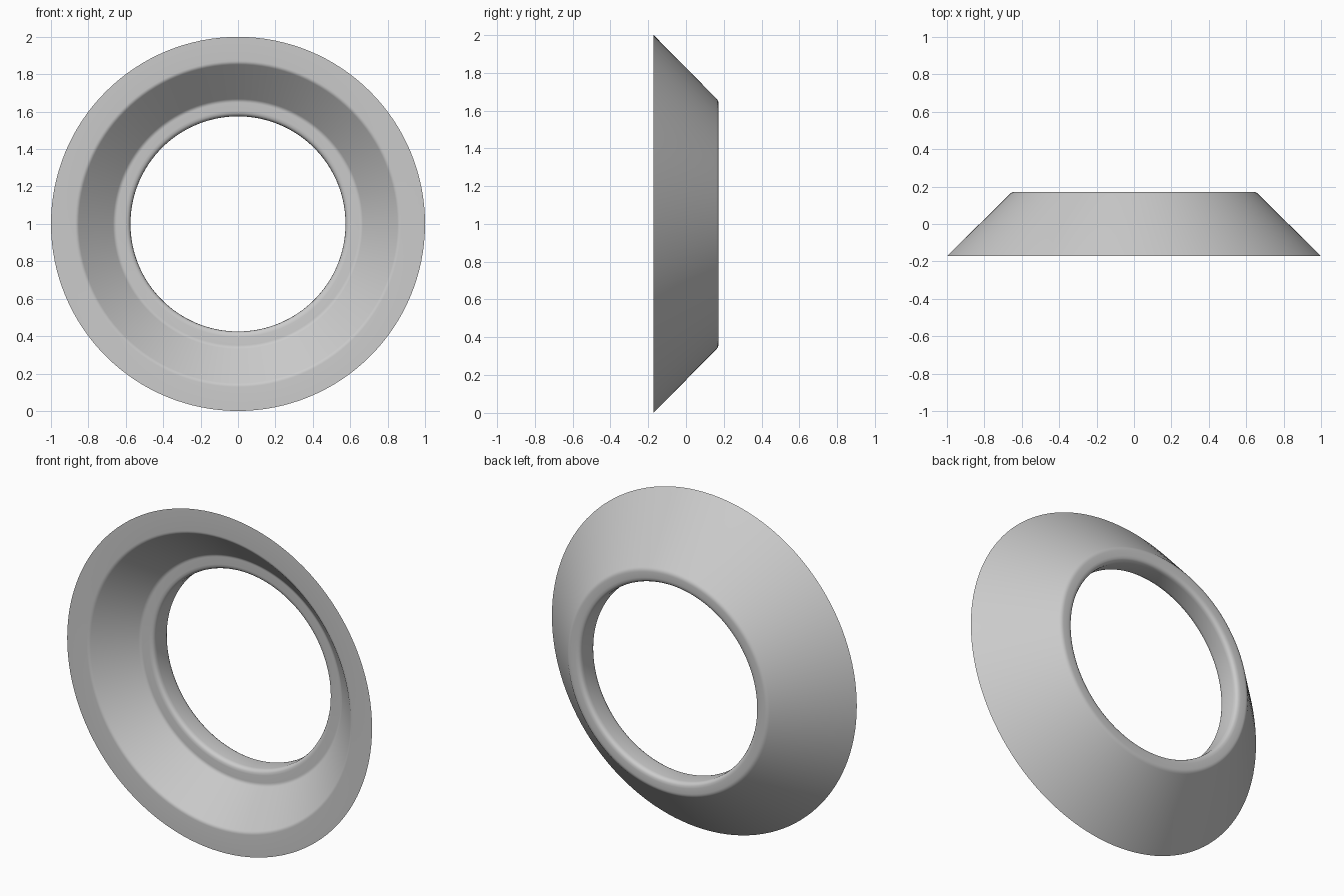
import bpy, bmesh, math
from mathutils import Vector

if "Cube" in bpy.data.objects:
    bpy.data.objects.remove(bpy.data.objects["Cube"])

SEGMENTS = 128

# Ring cross-section: (radius, depth, corner rounding)
PROFILE = [
    (1.0, -0.172, 0.0),     # sharp outer lip
    (0.86, -0.172, 0.012),  # front of inner cone
    (0.66, 0.03, 0.012),    # inner shelf
    (0.575, 0.03, 0.03),    # front of bore
    (0.575, 0.172, 0.03),   # back of bore
    (0.652, 0.172, 0.015),  # back rim
]


def rounded(profile, steps=4):
    """Replace each corner by a short smooth curve."""
    pts = []
    for i, (r, y, size) in enumerate(profile):
        c = Vector((r, y))
        if size == 0:
            pts.append(c)
            continue
        a = Vector(profile[i - 1][:2])
        b = Vector(profile[(i + 1) % len(profile)][:2])
        a = c + (a - c).normalized() * size
        b = c + (b - c).normalized() * size
        for k in range(steps + 1):
            t = k / steps
            pts.append(a * (1 - t) ** 2 + c * 2 * t * (1 - t) + b * t * t)
    return pts


# Revolve the section around the front-to-back axis
bm = bmesh.new()
rings = []
for p in rounded(PROFILE):
    ring = []
    for s in range(SEGMENTS):
        a = 2 * math.pi * s / SEGMENTS
        ring.append(bm.verts.new((p.x * math.cos(a), p.y, 1 + p.x * math.sin(a))))
    rings.append(ring)
for i, ring in enumerate(rings):
    nxt = rings[(i + 1) % len(rings)]
    for s in range(SEGMENTS):
        t = (s + 1) % SEGMENTS
        bm.faces.new((ring[s], ring[t], nxt[t], nxt[s]))
bmesh.ops.recalc_face_normals(bm, faces=bm.faces)
mesh = bpy.data.meshes.new("conical_ring")
bm.to_mesh(mesh)
bm.free()

ring_obj = bpy.data.objects.new("conical_ring", mesh)
bpy.context.collection.objects.link(ring_obj)

# Plain grey finish
grey = bpy.data.materials.new("grey")
grey.diffuse_color = (0.6, 0.6, 0.6, 1)
grey.use_nodes = True
grey.node_tree.nodes["Principled BSDF"].inputs["Base Color"].default_value = grey.diffuse_color
mesh.materials.append(grey)

# Smooth shading with the outer lip kept sharp
bpy.context.view_layer.objects.active = ring_obj
ring_obj.select_set(True)
bpy.ops.object.shade_smooth_by_angle(angle=math.radians(30))
